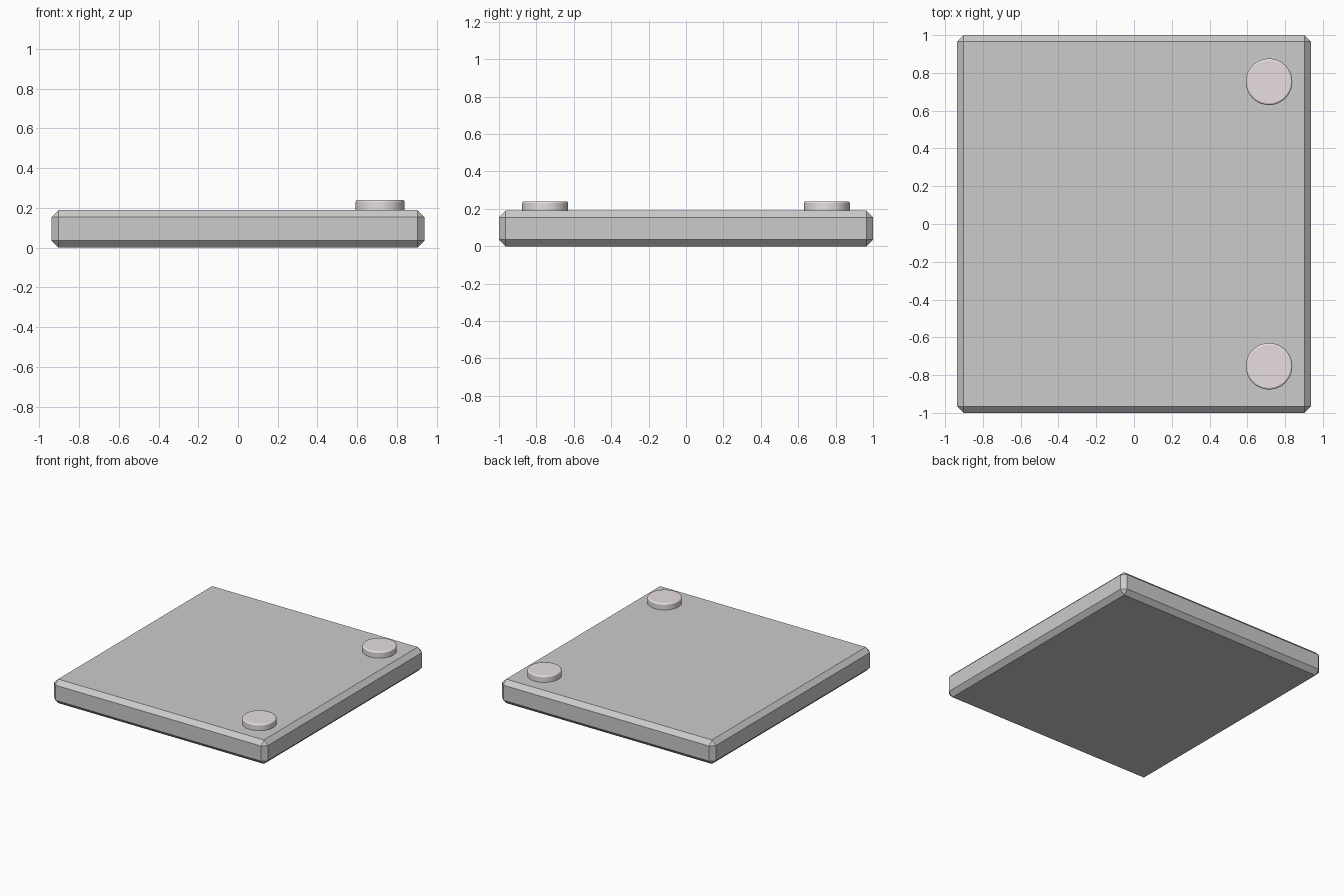
import bpy

if "Cube" in bpy.data.objects:
    bpy.data.objects.remove(bpy.data.objects["Cube"])


def bevel(obj, width, segments):
    mod = obj.modifiers.new("edge_bevel", 'BEVEL')
    mod.width = width
    mod.segments = segments
    mod.limit_method = 'ANGLE'


# Chamfered slab
bpy.ops.mesh.primitive_cube_add(size=1, location=(0, 0, 0.095))
slab = bpy.context.object
slab.name = "slab"
slab.scale = (1.876, 2.0, 0.19)
bpy.ops.object.transform_apply(location=False, rotation=False, scale=True)
bevel(slab, 0.035, 1)

# Two round pads near the right-hand corners
pad_material = bpy.data.materials.new("pad_pale_pink_grey")
pad_material.diffuse_color = (0.80, 0.73, 0.745, 1)
pad_material.use_nodes = True
pad_material.node_tree.nodes["Principled BSDF"].inputs["Base Color"].default_value = pad_material.diffuse_color
for name, y in (("front_pad", -0.753), ("back_pad", 0.753)):
    bpy.ops.mesh.primitive_cylinder_add(vertices=48, radius=0.123, depth=0.06,
                                        location=(0.715, y, 0.21))
    pad = bpy.context.object
    pad.name = name
    pad.data.materials.append(pad_material)
    bpy.ops.object.shade_smooth_by_angle()
    bevel(pad, 0.01, 3)
